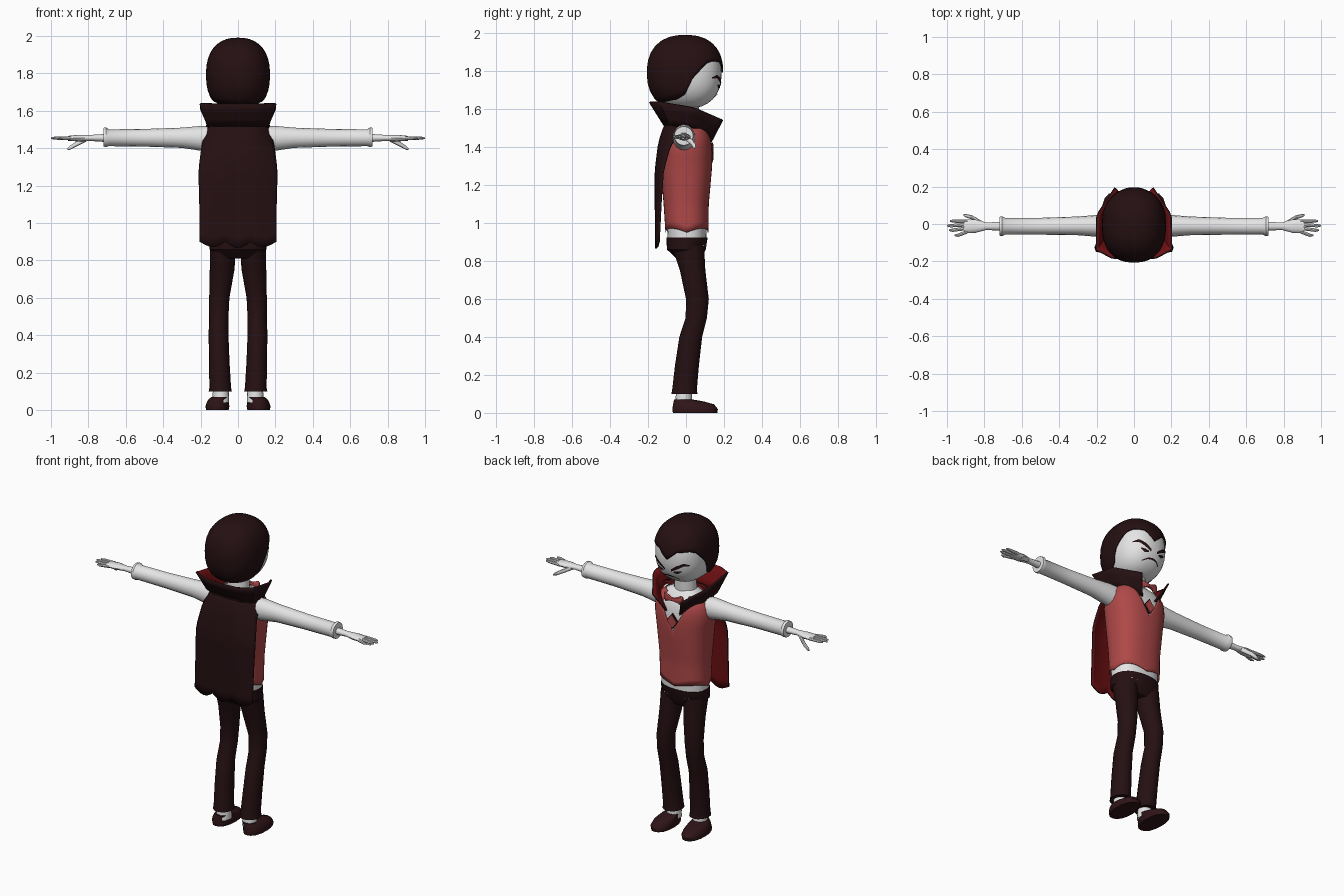
import bpy, bmesh, math
from mathutils import Vector

cube = bpy.data.objects.get("Cube")
if cube:
    bpy.data.objects.remove(cube)


def material(name, rgb):
    mat = bpy.data.materials.new(name)
    mat.use_nodes = True
    mat.diffuse_color = (*rgb, 1)
    shader = next(n for n in mat.node_tree.nodes if n.type == 'BSDF_PRINCIPLED')
    shader.inputs["Base Color"].default_value = (*rgb, 1)
    shader.inputs["Roughness"].default_value = 0.8
    return mat


DARK = material("dark cloth", (0.018, 0.005, 0.006))
WHITE = material("pale white", (0.78, 0.78, 0.78))
VEST = material("vest red", (0.43, 0.065, 0.065))
LINING = material("lining red", (0.15, 0.005, 0.006))
SHOE = material("shoe brown", (0.028, 0.007, 0.009))

made = []


def finish(name, bm, mats, mirror=False):
    mesh = bpy.data.meshes.new(name)
    bm.to_mesh(mesh)
    bm.free()
    obj = bpy.data.objects.new(name, mesh)
    bpy.context.collection.objects.link(obj)
    for mat in mats:
        mesh.materials.append(mat)
    if mirror:
        obj.modifiers.new("mirror", 'MIRROR').use_clip = True
    made.append(obj)
    return obj


def interp(table, t):
    """Linear lookup of the row values at key t, rows sorted by key."""
    t = min(max(t, table[0][0]), table[-1][0])
    for a, b in zip(table, table[1:]):
        if t <= b[0]:
            f = (t - a[0]) / (b[0] - a[0])
            return [p + (q - p) * f for p, q in zip(a[1:], b[1:])]


def patch(name, point, nu, nv, mats, closed=False, mirror=False, solid=0, offset=1):
    """Grid surface from point(u, v), normals turned away from the body axis."""
    bm = bmesh.new()
    cols = nu if closed else nu + 1
    grid = [[bm.verts.new(point(i / nu, j / nv)) for j in range(nv + 1)] for i in range(cols)]
    for i in range(nu):
        a, b = grid[i], grid[(i + 1) % cols]
        for j in range(nv):
            bm.faces.new((a[j], a[j + 1], b[j + 1], b[j]))
    bm.normal_update()
    mid = sum((v.co for v in bm.verts), Vector()) / len(bm.verts)
    axis = Vector((0, 0, mid.z))
    if sum(f.normal.dot(f.calc_center_median() - axis) * f.calc_area() for f in bm.faces) < 0:
        bmesh.ops.reverse_faces(bm, faces=bm.faces[:])
    bmesh.ops.remove_doubles(bm, verts=bm.verts[:], dist=0.0001)
    obj = finish(name, bm, mats, mirror)
    if solid:
        mod = obj.modifiers.new("thickness", 'SOLIDIFY')
        mod.thickness = solid
        mod.offset = offset
        mod.material_offset = len(mats) - 1
    return obj


def loft(name, rings, mat, axis='z', sides=16, power=2.0, mirror=True):
    """Capped tube; each ring is (along, centre a, centre b, radius a, radius b)."""
    bm = bmesh.new()
    loops = []
    for t, a, b, ra, rb in rings:
        loop = []
        for k in range(sides):
            ang = math.tau * k / sides
            c, s = math.cos(ang), math.sin(ang)
            f = (abs(c) ** power + abs(s) ** power) ** (-1 / power)
            p, q = a + ra * c * f, b + rb * s * f
            loop.append(bm.verts.new((p, q, t) if axis == 'z' else (t, p, q)))
        loops.append(loop)
    for lo, hi in zip(loops, loops[1:]):
        for k in range(sides):
            n = (k + 1) % sides
            bm.faces.new((lo[k], lo[n], hi[n], hi[k]))
    bm.faces.new(loops[0])
    bm.faces.new(loops[-1])
    bmesh.ops.recalc_face_normals(bm, faces=bm.faces[:])
    return finish(name, bm, [mat], mirror)


# Head and hair share one rounded shape
CENTRE = Vector((0, -0.005, 1.792))
SIZE = Vector((0.162, 0.192, 0.19))
POWER = 2.4


def on_head(az, lat):
    d = Vector((math.sin(az) * math.cos(lat), math.cos(az) * math.cos(lat), math.sin(lat)))
    r = sum(abs(c) ** POWER for c in d) ** (-1 / POWER)
    return CENTRE + Vector(c * s * r for c, s in zip(d, SIZE))


def on_face(x, z):
    rest = 1 - abs(x / SIZE.x) ** POWER - abs((z - CENTRE.z) / SIZE.z) ** POWER
    return Vector((x, CENTRE.y + SIZE.y * max(rest, 0) ** (1 / POWER) + 0.004, z))


patch("head", lambda u, v: on_head(math.tau * u, math.pi * (0.5 - v)), 32, 20, [WHITE], closed=True)

HAIRLINE = [(0, 0), (22, 16), (45, 17), (58, 13), (78, -8), (90, -34), (105, -42), (180, -52)]


def hair_point(u, v):
    az = 360 * u - 180
    low = interp(HAIRLINE, abs(az))[0]
    return on_head(math.radians(az), math.radians(90 + (low - 90) * v))


patch("hair", hair_point, 64, 12, [DARK], closed=True, solid=0.009)


# Painted face strips
def strip(name, points, mat, mirror=False):
    rows = [(i / (len(points) - 1), *p) for i, p in enumerate(points)]

    def at(u, v):
        x, z, w = interp(rows, u)
        return on_face(x, z + w * (2 * v - 1))
    patch(name, at, 12, 2, [mat], mirror=mirror)


strip("eyebrows", [(0.022, 1.725, 0.008), (0.06, 1.75, 0.011), (0.1, 1.772, 0.009), (0.125, 1.765, 0.003)], DARK, True)
strip("eyes", [(0.035, 1.714, 0.004), (0.06, 1.716, 0.01), (0.085, 1.727, 0.003)], DARK, True)
strip("mouth", [(-0.06, 1.662, 0.003), (-0.03, 1.678, 0.004), (0, 1.682, 0.005),
                (0.03, 1.678, 0.004), (0.06, 1.662, 0.003)], DARK)
loft("neck", [(1.48, 0, 0, 0.075, 0.065), (1.66, 0, 0.01, 0.06, 0.06)], WHITE, mirror=False)

# Torso: shirt underneath, vest shell with V neck and wavy hem
TORSO = [(0.88, 0.146, -0.095, 0.106), (0.98, 0.147, -0.1, 0.108), (1.1, 0.148, -0.108, 0.11),
         (1.3, 0.164, -0.125, 0.128), (1.4, 0.178, -0.125, 0.13), (1.47, 0.17, -0.105, 0.12),
         (1.52, 0.13, -0.075, 0.095), (1.55, 0.07, -0.05, 0.06)]


def on_torso(az, z, grow=0.0):
    rx, back, front = interp(TORSO, z)
    s, c = math.sin(az), math.cos(az)
    r = (abs(s) ** 2.4 + abs(c) ** 2.4) ** (-1 / 2.4)
    ry = (front - back) / 2 + grow
    return Vector(((rx + grow) * s * r, (front + back) / 2 + ry * c * r, z))


def vest_point(u, v):
    az = math.tau * (u - 0.5)
    top = 1.31 + 0.22 * min(1, abs(az) / 0.65)
    hem = 0.95 + 0.022 * abs(math.sin(2 * az))
    return on_torso(az, top + (hem - top) * v, 0.006)


patch("shirt", lambda u, v: on_torso(math.tau * u, 1.55 - 0.67 * v), 32, 18, [WHITE], closed=True)
patch("vest", vest_point, 48, 16, [VEST], closed=True, solid=0.004)


# Diamond brooch and bow tie
def diamond(name, radius, y, mat):
    bm = bmesh.new()
    bmesh.ops.create_cone(bm, cap_ends=True, segments=4, radius1=radius, radius2=radius, depth=0.009)
    for v in bm.verts:
        x, h, d = v.co
        if abs(x) > 0.01 and abs(h) > 0.01:
            x, h = (x + h) / math.sqrt(2), (h - x) / math.sqrt(2)
        v.co = (x * 0.8, y + d, 1.375 + h)
    bmesh.ops.recalc_face_normals(bm, faces=bm.faces[:])
    finish(name, bm, [mat])


diamond("brooch_rim", 0.05, 0.137, DARK)
diamond("brooch", 0.042, 0.141, VEST)
loft("bow_tie", [(0, 0.135, 1.515, 0.012, 0.012), (0.014, 0.135, 1.515, 0.012, 0.013),
                 (0.055, 0.128, 1.518, 0.012, 0.03), (0.065, 0.125, 1.518, 0.008, 0.026)],
     VEST, axis='x', sides=8)

# Cape: dark outside, red lining
CAPE = [(0, 1.54, 0.165, -0.1, 0.0), (0.1, 1.48, 0.182, -0.132, -0.045),
        (0.22, 1.4, 0.197, -0.15, -0.09), (0.4, 1.28, 0.212, -0.165, -0.125),
        (0.7, 1.1, 0.207, -0.165, -0.138), (1, 0.9, 0.205, -0.162, -0.148)]


def cape_point(u, v):
    z, half, mid, edge = interp(CAPE, v)
    side = 2 * u - 1
    dip = 0.035 * abs(math.cos(1.5 * math.pi * side)) * (1 - 0.3 * abs(side)) * v ** 6
    return Vector((half * side, mid + (edge - mid) * abs(side) ** 3, z - dip))


patch("cape", cape_point, 24, 14, [DARK, LINING], solid=0.01, offset=-1)

# Tall flared collar with pointed front tips
UPPER = [(0, 0, -0.195, 1.635), (0.3, 0.12, -0.185, 1.635), (0.45, 0.205, -0.14, 1.637),
         (0.72, 0.202, 0.05, 1.605), (1, 0.105, 0.195, 1.54)]
LOWER = [(0, 0, -0.12, 1.515), (0.3, 0.1, -0.115, 1.515), (0.45, 0.165, -0.085, 1.515),
         (0.72, 0.15, 0.05, 1.49), (1, 0.05, 0.135, 1.425)]
patch("collar", lambda u, v: Vector(interp(LOWER, u)).lerp(Vector(interp(UPPER, u)), v),
      20, 3, [DARK, LINING], mirror=True, solid=0.01, offset=-1)

# Trousers, socks and shoes
loft("hips", [(0.925, 0, 0.005, 0.15, 0.109), (0.86, 0, 0.002, 0.152, 0.102),
              (0.81, 0, 0.014, 0.11, 0.06)], DARK, sides=24, power=2.3, mirror=False)
loft("trouser_legs", [(0.88, 0.08, 0.01, 0.07, 0.085), (0.75, 0.085, 0.035, 0.066, 0.067),
                      (0.6, 0.1, 0.06, 0.054, 0.06), (0.5, 0.103, 0.054, 0.052, 0.056),
                      (0.4, 0.104, 0.025, 0.053, 0.06), (0.25, 0.1, 0.005, 0.055, 0.063),
                      (0.12, 0.095, -0.008, 0.058, 0.065), (0.1, 0.095, -0.008, 0.062, 0.069)], DARK)
loft("socks", [(0.04, 0.092, -0.012, 0.045, 0.045), (0.12, 0.092, -0.01, 0.042, 0.042)], WHITE)
loft("shoes", [(0, 0.11, 0.048, 0.06, 0.117), (0.02, 0.11, 0.048, 0.064, 0.12),
               (0.045, 0.108, 0.04, 0.058, 0.108), (0.06, 0.103, 0.015, 0.052, 0.08),
               (0.07, 0.097, -0.012, 0.046, 0.05)], SHOE, power=2.3)

# Sleeves with flared cuffs
loft("sleeves", [(0.13, -0.01, 1.445, 0.06, 0.072), (0.2, -0.01, 1.453, 0.058, 0.066),
                 (0.3, -0.01, 1.456, 0.05, 0.054), (0.5, -0.012, 1.456, 0.045, 0.047),
                 (0.69, -0.012, 1.456, 0.045, 0.045), (0.705, -0.012, 1.459, 0.053, 0.052),
                 (0.72, -0.012, 1.459, 0.05, 0.05)], WHITE, axis='x')

# Hands, fingers and thumbs
loft("hands", [(0.7, -0.012, 1.455, 0.024, 0.022), (0.79, -0.012, 1.455, 0.02, 0.016),
               (0.85, -0.012, 1.454, 0.036, 0.018), (0.91, -0.013, 1.453, 0.037, 0.013)],
     WHITE, axis='x', sides=12)
for i, (base, tip, reach) in enumerate([(-0.041, -0.06, 0.96), (-0.022, -0.033, 0.99),
                                        (-0.003, -0.009, 1.0), (0.015, 0.016, 0.985)]):
    loft(f"finger_{i + 1}", [(0.89, base, 1.453, 0.01, 0.011), (reach - 0.02, tip, 1.454, 0.009, 0.008),
                             (reach, tip, 1.454, 0.004, 0.004)], WHITE, axis='x', sides=8)
loft("thumbs", [(0.81, 0.0, 1.45, 0.014, 0.014), (0.865, 0.035, 1.422, 0.011, 0.014),
                (0.9, 0.045, 1.402, 0.009, 0.011), (0.912, 0.048, 1.396, 0.004, 0.004)],
     WHITE, axis='x', sides=8)

# Smooth shading with sharp creases kept
bpy.ops.object.select_all(action='DESELECT')
for obj in made:
    obj.select_set(True)
bpy.context.view_layer.objects.active = made[0]
bpy.ops.object.shade_smooth_by_angle(angle=math.radians(40))
